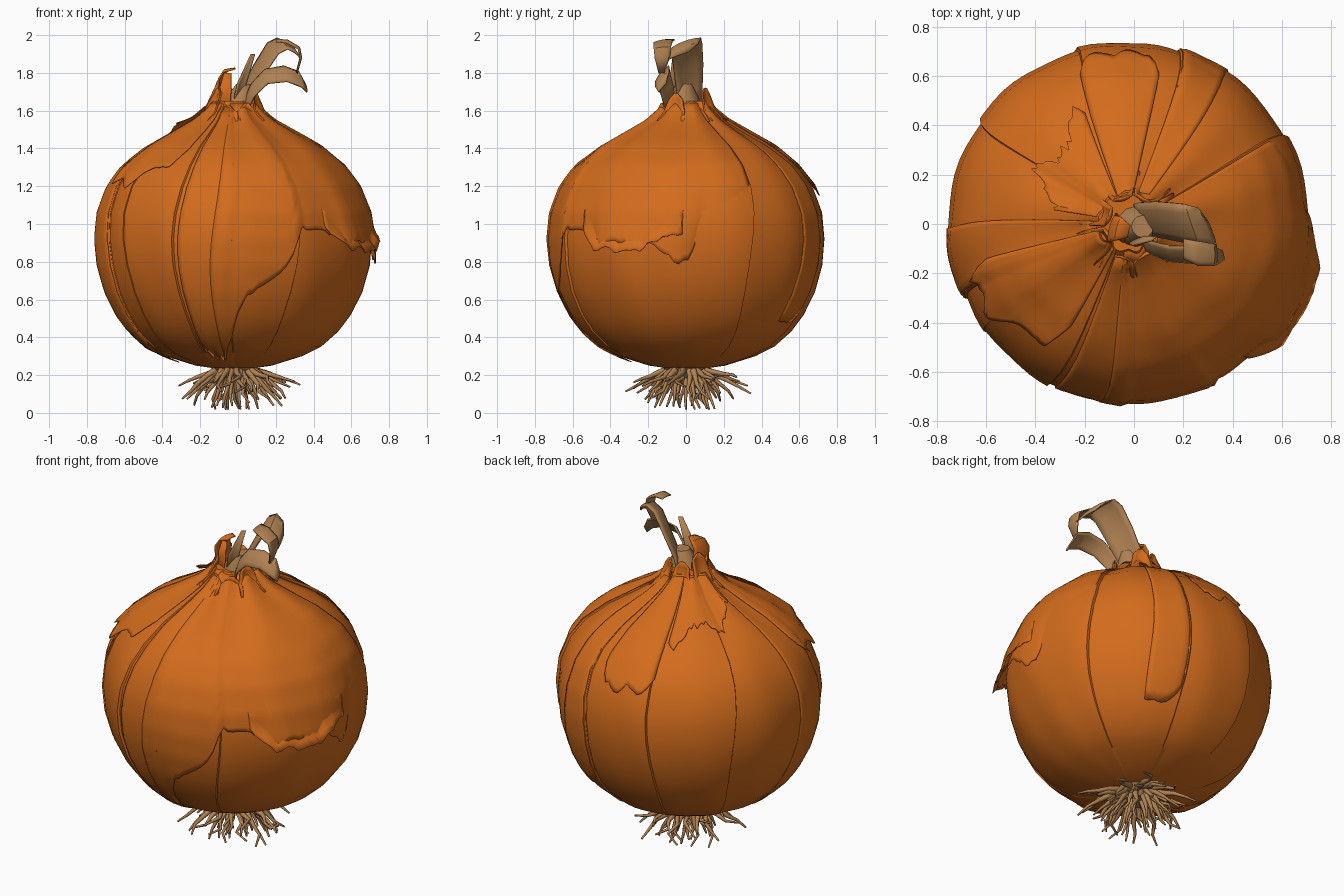
import bpy, bmesh, math, random
from math import sin, cos, radians
from mathutils import Vector

random.seed(4)
if "Cube" in bpy.data.objects:
    bpy.data.objects.remove(bpy.data.objects["Cube"])


def material(name, rgb):
    m = bpy.data.materials.new(name)
    m.use_nodes = True
    m.diffuse_color = (*rgb, 1)
    m.node_tree.nodes["Principled BSDF"].inputs["Base Color"].default_value = (*rgb, 1)
    return m


SKIN = material("orange skin", (0.65, 0.15, 0.012))
DRY = material("dry tan", (0.43, 0.22, 0.085))

# Bulb profile (radius, height) and the angles where skin layers overlap
PROFILE = [(0.06, 0.23), (0.2, 0.25), (0.36, 0.3), (0.46, 0.35), (0.55, 0.43), (0.617, 0.52),
           (0.677, 0.64), (0.717, 0.78), (0.73, 0.92), (0.715, 1.06), (0.662, 1.2), (0.58, 1.31),
           (0.455, 1.41), (0.32, 1.485), (0.21, 1.55), (0.145, 1.61), (0.115, 1.65)]
SEAMS = [-142, -114, -90, -63, 29, 72, 108, 146, 204, 218]
CENTRE = Vector((-0.024, 0.006, 0.9))


def lerp(table, x, col=1, key=0):
    """Read one column of a sorted table by linear interpolation."""
    for p, q in zip(table, table[1:]):
        if x <= q[key]:
            t = max(0, (x - p[key]) / (q[key] - p[key]))
            return p[col] + (q[col] - p[col]) * t
    return table[-1][col]


def layer_step(a):
    """Each layer rises slowly, then drops at its seam."""
    for p, q in zip(SEAMS, SEAMS[1:]):
        if p <= a < q:
            return (a - p) / (q - p) * min(1, (q - p) / 30)
    return 0


def surface(a, z, off=0.0):
    """Point on the bulb at an angle and height, pushed outward."""
    r = lerp(PROFILE, z, 0, 1)
    r *= 1 + 0.02 * (layer_step(a) - 0.5)
    neck = max(0, min(1, (z - 1.3) / 0.3))
    r *= 1 + 0.06 * neck * sin(radians(a * 9)) + 0.005 * sin(radians(a * 13) + z * 3)
    turn = radians(a + 2 * sin(z * 5 + radians(a * 3)))
    p = Vector((r * cos(turn) + CENTRE.x, r * sin(turn) + CENTRE.y, z))
    return p + (p - CENTRE).normalized() * off


def grid(name, rows, mat, thick=0.0, closed=False, caps=False):
    """Mesh object from rows of points."""
    bm = bmesh.new()
    vs = [[bm.verts.new(p) for p in row] for row in rows]
    n = len(vs[0])
    for lo, hi in zip(vs, vs[1:]):
        for i in range(n if closed else n - 1):
            j = (i + 1) % n
            bm.faces.new((lo[i], lo[j], hi[j], hi[i]))
    if caps:
        bm.faces.new(vs[0][::-1])
        bm.faces.new(vs[-1])
    bmesh.ops.recalc_face_normals(bm, faces=bm.faces)
    me = bpy.data.meshes.new(name)
    bm.to_mesh(me)
    bm.free()
    ob = bpy.data.objects.new(name, me)
    bpy.context.collection.objects.link(ob)
    me.materials.append(mat)
    bpy.ops.object.select_all(action='DESELECT')
    ob.select_set(True)
    bpy.context.view_layer.objects.active = ob
    bpy.ops.object.shade_smooth_by_angle(angle=radians(40))
    if thick:
        mod = ob.modifiers.new("thickness", 'SOLIDIFY')
        mod.thickness = thick
        mod.offset = 0
    return ob


# Bulb body with a narrow step at every seam
angles = [-142 + 4 * i + 1 for i in range(90)]
angles = sorted(angles + [s - 0.4 for s in SEAMS] + [s + 0.1 for s in SEAMS[:-1]])
heights = []
for p, q in zip(PROFILE, PROFILE[1:]):
    heights += [p[1], (p[1] + q[1]) / 2]
heights.append(PROFILE[-1][1])
grid("bulb", [[surface(a, z) for a in angles] for z in heights], SKIN, closed=True, caps=True)


def skin(name, edge, top, lift=0.008, jag=0.012, rows=18):
    """Loose sheet; edge lists (angle, lower height, outward offset)."""
    a0, a1 = edge[0][0], edge[-1][0]
    n = max(6, int((a1 - a0) / 2))
    cols = [a0 + (a1 - a0) * i / n for i in range(n + 1)]
    low = [lerp(edge, a) + random.uniform(-jag, jag) for a in cols]
    pts = []
    for k in range(rows + 1):
        t = k / rows
        line = []
        for a, z in zip(cols, low):
            off = lift * min(1, t * 4) + (lerp(edge, a, 2) - lift) * t ** 4
            line.append(surface(a, top + (z - top) * t, off))
        pts.append(line)
    return grid(name, pts, SKIN, 0.004)


# Torn outer sheet on the left side, with a curled flap over its edge
skin("torn_outer_skin", [(-98, .29, .008), (-90, .42, .008), (-82, .62, .01), (-67, .78, .01),
     (-63, .98, .01), (-52, .96, .012), (-43, .94, .02), (-38, .88, .05), (-30, .91, .04),
     (-22, .88, .045), (-13, .9, .035), (-3, .8, .03), (3, .82, .01), (7, .95, -.012),
     (28, 1.1, -.015)], 1.64, rows=28)
skin("curled_flap", [(-50, .97, .02), (-45, .93, .05), (-40, .86, .08), (-34, .89, .065),
     (-28, .85, .075), (-20, .86, .08), (-12, .9, .07), (-6, .93, .035), (0, .95, .015)],
     1.1, lift=.012, rows=8)
# Torn sheets hanging from the neck
skin("back_skin_strip", [(80, 1.27, .012), (84, 1.18, .016), (92, 1.15, .02), (97, 1.2, .015),
     (105, 1.16, .02), (109, 1.25, .012)], 1.64)
skin("back_right_skin_patch", [(111, 1.4, .015), (115, 1.37, .025), (123, 1.45, .02),
     (136, 1.46, .02), (150, 1.42, .025), (157, 1.47, .02), (172, 1.52, .03)], 1.64, lift=.012)
skin("front_right_skin_patch", [(196, 1.3, .012), (201, 1.2, .025), (209, 1.23, .02),
     (217, 1.18, .025), (224, 1.28, .015), (236, 1.29, .02), (240, 1.4, .01)], 1.64)
# Long narrow overlaps running from neck to base
for i, (a, w, z) in enumerate([(-112, 20, .32), (55, 17, .5), (180, 24, .3)]):
    skin(f"long_skin_{i + 1}", [(a, z, .006), (a + w * .6, z - .03, .01), (a + w, z + .08, .004)],
         1.62, lift=.006, rows=24)


def ribbon(name, pts, side, mat, bow=0.15, thick=0.008):
    """Curled leaf along (x, y, z, half width) points."""
    side = Vector(side).normalized()
    rows = []
    for i, p in enumerate(pts):
        before, after = pts[max(0, i - 1)], pts[min(len(pts) - 1, i + 1)]
        tangent = (Vector(after[:3]) - Vector(before[:3])).normalized()
        normal = tangent.cross(side)
        rows.append([Vector(p[:3]) + side * p[3] * k + normal * p[3] * bow * (1 - k * k)
                     for k in (-1, -.6, -.2, .2, .6, 1)])
    return grid(name, rows, mat, thick)


# Ragged collar of dry skin hugging the neck
for i, (a, tip, lean) in enumerate([(-150, 1.72, .1), (-105, 1.63, .14), (-62, 1.64, .145),
                                    (-25, 1.69, .13), (15, 1.65, .12), (60, 1.72, .12),
                                    (105, 1.72, .11), (160, 1.76, .09)]):
    d = Vector((cos(radians(a)), sin(radians(a)), 0))
    path = [(d.x * r - .02, d.y * r, z, w) for r, z, w in
            [(.205, 1.545, .075), (.15, 1.595, .06), (lean, tip - .03, .04), (lean, tip, .01)]]
    ribbon(f"collar_tip_{i + 1}", path, (d.y, -d.x, 0), SKIN, -0.3)
ribbon("neck_wisp", [(-.1, -.02, 1.55, .08), (-.08, -.02, 1.68, .06), (-.09, -.02, 1.77, .055),
                     (-.065, -.02, 1.81, .05), (-.02, -.03, 1.82, .025)], (.25, 1, .1), SKIN)
ribbon("neck_wisp_front", [(-.09, -.06, 1.57, .05), (-.07, -.06, 1.7, .035),
                           (-.055, -.05, 1.8, .02)], (1, -.4, 0), SKIN)

# Dry leaves at the top, rising from a fibrous core
core = [[Vector((.005 + lean + r * cos(radians(a)), -.01 + r * sin(radians(a)), z))
         for a in range(0, 360, 30)]
        for z, r, lean in ((1.58, .095, 0), (1.66, .08, .005), (1.74, .045, .03))]
grid("stem_core", core, DRY, closed=True, caps=True)
ribbon("tall_leaf", [(0, .02, 1.55, .06), (.045, .02, 1.7, .075), (.115, .015, 1.82, .085),
                     (.185, .005, 1.93, .09), (.235, 0, 1.955, .09), (.285, -.01, 1.93, .085),
                     (.315, -.04, 1.89, .06)], (-.3, .85, .3), DRY)
ribbon("low_leaf", [(.02, -.07, 1.58, .04), (.08, -.1, 1.71, .045), (.15, -.12, 1.78, .05),
                    (.25, -.125, 1.795, .055), (.33, -.125, 1.765, .055), (.36, -.125, 1.72, .03)],
       (-.15, .6, .7), DRY)
ribbon("leaf_tip", [(.2, -.1, 1.97, .04), (.26, -.12, 1.965, .05), (.32, -.125, 1.93, .045),
                    (.33, -.125, 1.88, .04), (.31, -.13, 1.8, .015)], (0, 1, .1), DRY)
ribbon("thin_sprig", [(-.01, -.05, 1.58, .035), (.02, -.07, 1.74, .03), (.08, -.06, 1.9, .012)],
       (.8, .6, 0), DRY)

# Root plate and wiry roots
bpy.ops.mesh.primitive_cone_add(vertices=16, radius1=.07, radius2=.14, depth=.07,
                                location=(-.02, 0, .22))
plate = bpy.context.object
plate.name = "root_plate"
plate.data.materials.append(DRY)

curve = bpy.data.curves.new("roots", 'CURVE')
curve.dimensions = '3D'
curve.bevel_depth = 0.017
curve.bevel_resolution = 1
curve.use_fill_caps = True
COUNT = 64
for i in range(COUNT):
    a = i * 2.4 + random.uniform(-.2, .2)
    spread = math.sqrt((i + 1) / COUNT)
    reach = .03 + .2 * spread * random.choice((.5, .7, .9, 1.15))
    end = max(.018, .05 + .11 * spread + random.uniform(-.1, .04))
    spline = curve.splines.new('POLY')
    spline.points.add(4)
    for k, pt in enumerate(spline.points):
        t = k / 4
        r = .12 * spread + reach * t
        wob = a + random.uniform(-.2, .2) * t
        z = .225 + (end - .225) * t ** 1.1 + random.uniform(-.015, .015) * t * (1 - t)
        pt.co = (r * cos(wob) - .015, r * sin(wob), z, 1)
        pt.radius = 1.1 - .8 * t
curve.materials.append(DRY)
roots = bpy.data.objects.new("roots", curve)
bpy.context.collection.objects.link(roots)
